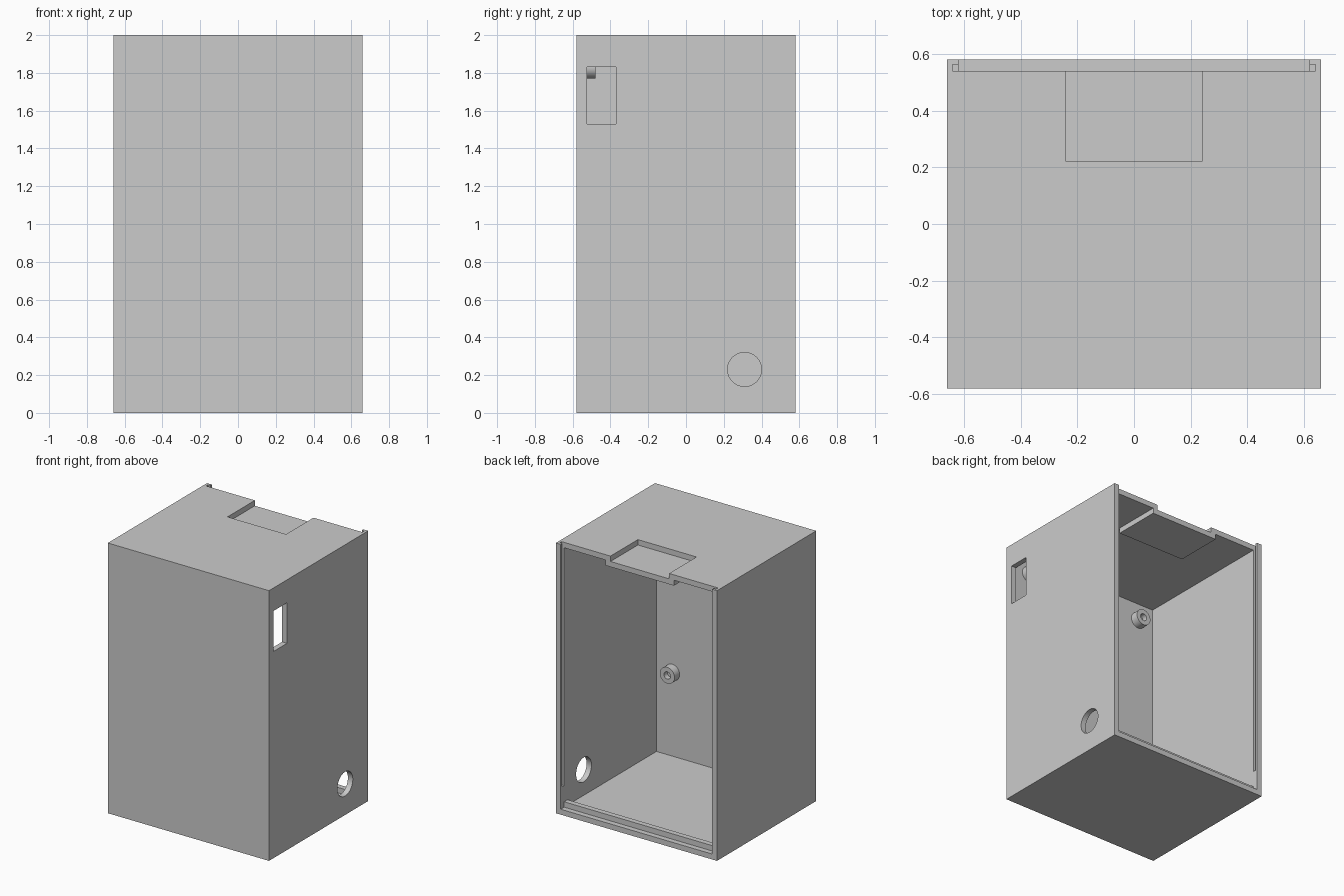
import bpy
import math

cube = bpy.data.objects.get("Cube")
if cube:
    bpy.data.objects.remove(cube, do_unlink=True)

# Single matte grey
grey = bpy.data.materials.new("plain_grey")
grey.use_nodes = True
grey.diffuse_color = (0.6, 0.6, 0.6, 1)
grey.node_tree.nodes["Principled BSDF"].inputs["Base Color"].default_value = (0.6, 0.6, 0.6, 1)

W, D, H, T = 0.66, 0.58, 2.0, 0.04      # half width, half depth, height, wall
IN_W, IN_D = W - T, D - T               # inner half sizes
OVER = 0.1                              # cutter overshoot


def box(name, x, y, z):
    """Axis-aligned box from (min, max) ranges."""
    bpy.ops.mesh.primitive_cube_add(size=1)
    ob = bpy.context.object
    ob.name = name
    ob.location = [(a + b) / 2 for a, b in (x, y, z)]
    ob.scale = [b - a for a, b in (x, y, z)]
    bpy.ops.object.transform_apply(location=True, rotation=True, scale=True)
    ob.data.materials.append(grey)
    return ob


def rod(name, axis, centre, radius, length, sides=48):
    """Cylinder along the x or y axis."""
    rot = (0, math.pi / 2, 0) if axis == "x" else (math.pi / 2, 0, 0)
    bpy.ops.mesh.primitive_cylinder_add(vertices=sides, radius=radius, depth=length,
                                        location=centre, rotation=rot)
    ob = bpy.context.object
    ob.name = name
    bpy.ops.object.transform_apply(location=True, rotation=True, scale=True)
    ob.data.materials.append(grey)
    return ob


def combine(target, tool, operation="DIFFERENCE"):
    """Apply a boolean and discard the tool."""
    tool.hide_render = True
    mod = target.modifiers.new("boolean", "BOOLEAN")
    mod.operation, mod.solver, mod.object = operation, "EXACT", tool
    bpy.ops.object.select_all(action="DESELECT")
    target.select_set(True)
    bpy.context.view_layer.objects.active = target
    bpy.ops.object.modifier_apply(modifier=mod.name)
    bpy.data.objects.remove(tool, do_unlink=True)


def smooth(ob):
    bpy.ops.object.select_all(action="DESELECT")
    ob.select_set(True)
    bpy.context.view_layer.objects.active = ob
    bpy.ops.object.shade_smooth_by_angle(angle=math.radians(30))


# Hollow case, open at the back
case = box("case_shell", (-W, W), (-D, D), (0, H))
combine(case, box("cavity", (-IN_W, IN_W), (-IN_D, D + OVER), (T, H - T)))

# Sunken tray in the roof: thickened underside, lid gap, then the pocket
combine(case, box("tray_underside", (-0.28, 0.28), (0.18, 0.56), (1.92, 1.98)), "UNION")
combine(case, box("lid_gap", (-IN_W, IN_W), (IN_D, D + OVER), (T, H + OVER)))
combine(case, box("tray_pocket", (-0.24, 0.24), (0.22, D + OVER), (1.96, H + OVER)))

# Lid stop along the floor
combine(case, box("lid_stop", (-0.63, 0.63), (0.50, IN_D), (0.02, 0.08)), "UNION")

# Slide grooves in both side walls, closed near the bottom
for side in (-1, 1):
    xs = sorted((side * (IN_W - 0.02), side * (IN_W + 0.02)))
    combine(case, box("groove", xs, (IN_D, IN_D + 0.022), (0.2, H + OVER)))

# Socket slot and cable hole in the left wall
combine(case, box("socket_slot", (0.6, 0.72), (-0.525, -0.37), (1.53, 1.83)))
combine(case, rod("cable_hole", "x", (W, 0.31, 0.23), 0.09, 0.12))
smooth(case)

# Four screw posts on the inside of the front wall
for side, label in ((-1, "right"), (1, "left")):
    for z, level in ((0.66, "lower"), (1.83, "upper")):
        x = side * 0.49
        post = rod(f"{level}_{label}_screw_post", "y", (x, -0.515, z), 0.06, 0.07)
        combine(post, rod("screw_hole", "y", (x, -0.48, z), 0.027, 0.08, 32))
        smooth(post)
